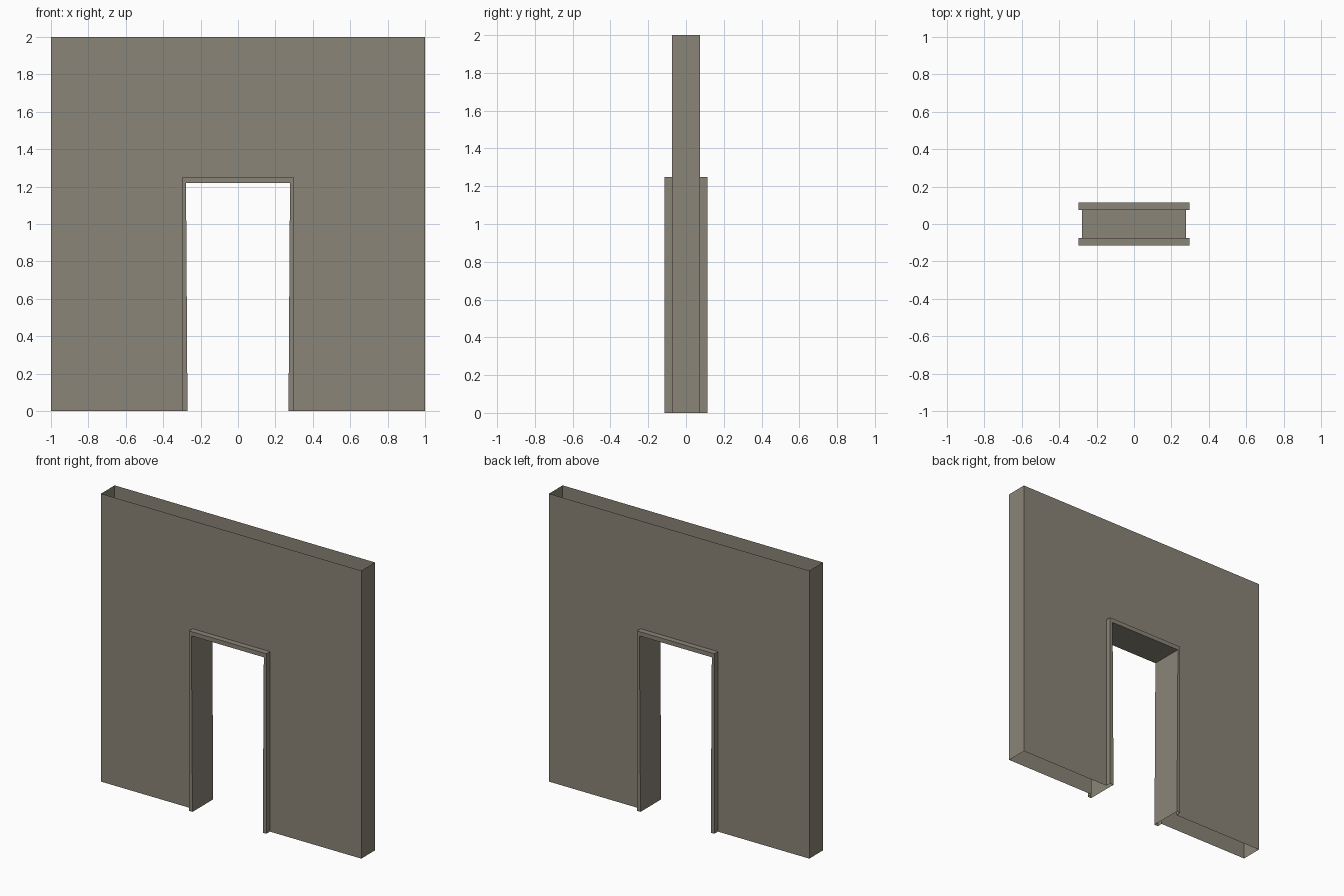
import bpy

if "Cube" in bpy.data.objects:
    bpy.data.objects.remove(bpy.data.objects["Cube"])

T = 0.075    # half thickness of the wall
D = 0.114    # half depth of the door frame

stone = bpy.data.materials.new("warm grey plaster")
stone.diffuse_color = (0.255, 0.232, 0.184, 1)
stone.use_nodes = True
stone.node_tree.nodes["Principled BSDF"].inputs["Base Color"].default_value = stone.diffuse_color

# Door outlines (x, z), left foot to right foot; the opening narrows slightly at the floor
outer = [(-0.298, 0), (-0.298, 1.25), (0.298, 1.25), (0.298, 0)]
inner = [(-0.27, 0), (-0.278, 1.22), (0.278, 1.22), (0.27, 0)]


def make(name, verts, faces):
    me = bpy.data.meshes.new(name)
    me.from_pydata(verts, [], faces)
    me.materials.append(stone)
    ob = bpy.data.objects.new(name, me)
    bpy.context.collection.objects.link(ob)
    return ob


# Wall: front and back sheets around the doorway plus two ends, open at top and bottom
outline = [(-1, 0)] + outer + [(1, 0), (1, 2), (-1, 2)]
n = len(outline)
verts = [(x, y, z) for y in (-T, T) for x, z in outline]
front = list(range(n))
# this winding is clockwise seen from the front, as the path goes over the door
area = sum(outline[i][0] * outline[(i + 1) % n][1] - outline[(i + 1) % n][0] * outline[i][1]
           for i in range(n))
if area < 0:
    front.reverse()
back = [i + n for i in reversed(front)]
left = [n, 0, n - 1, 2 * n - 1]
right = [5, n + 5, n + 6, 6]
make("wall", verts, [front, back, left, right])

# Door frame: trim, jamb lining and rear trim swept around the doorway
section = [(outer, -T), (outer, -D), (inner, -D), (inner, D), (outer, D), (outer, T)]
verts = [(x, y, z) for path, y in section for x, z in path]
faces = [(4 * i + j, 4 * i + 4 + j, 4 * i + 5 + j, 4 * i + 1 + j)
         for i in range(len(section) - 1) for j in range(3)]
make("door_frame", verts, faces)
